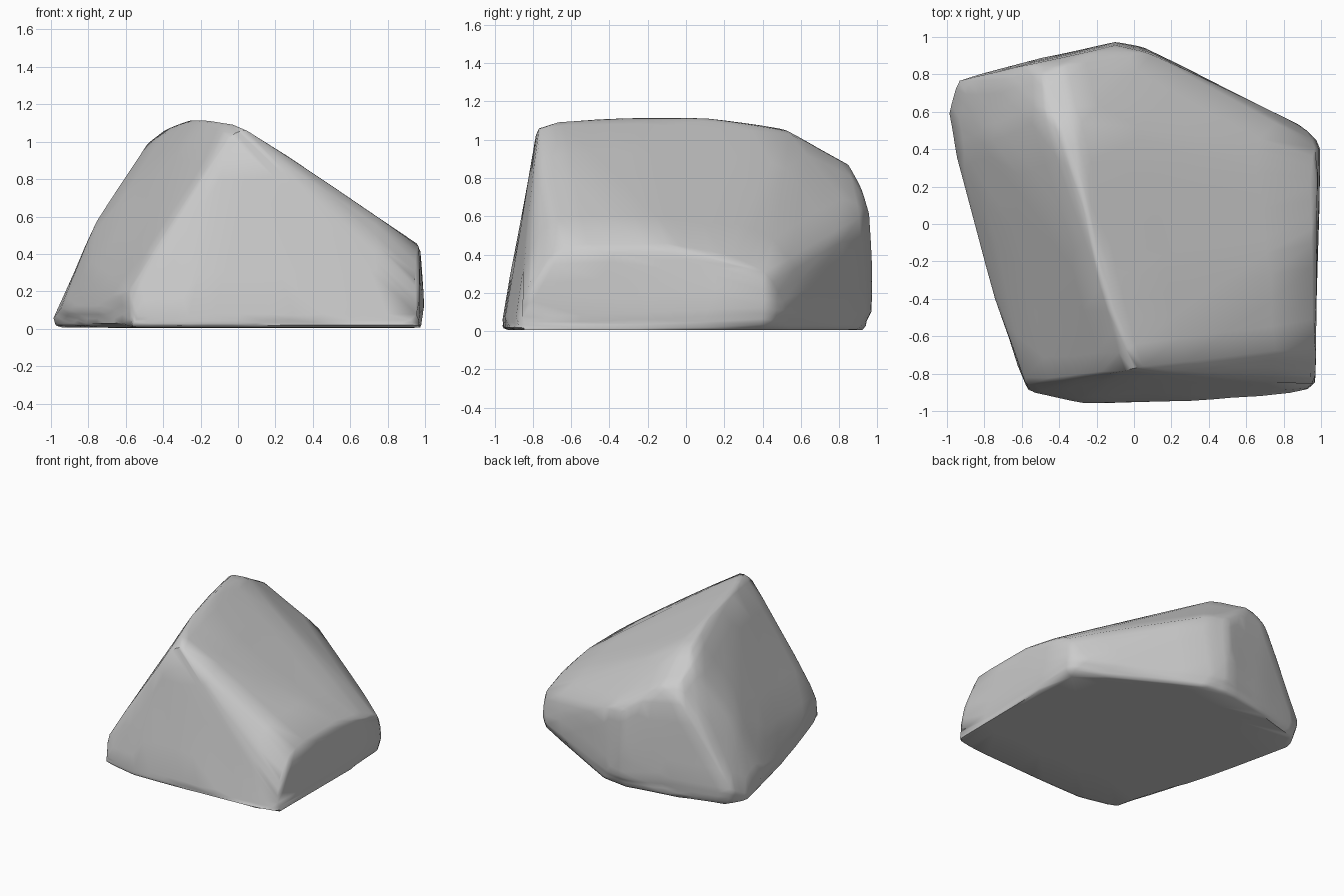
import bpy, bmesh, math

if "Cube" in bpy.data.objects:
    bpy.data.objects.remove(bpy.data.objects["Cube"])

# Outline stations of the boulder: foot ring, belly ring, shoulders and crest
foot = [(-.97, .62), (-.86, .2), (-.76, -.3), (-.58, -.88), (-.27, -.95), (.2, -.94),
        (.8, -.91), (.97, -.87), (.96, 0), (.98, .41), (.1, .9), (-.12, .93),
        (-.55, .86), (-.9, .76)]
belly = [(-1, .6, .05), (-.97, .38, .1), (-.95, .77, .14), (-.75, -.4, .1),
         (-.54, -.91, .06), (-.27, -.97, .05), (.3, -.955, .06), (.98, -.88, .06),
         (.97, -.82, .25), (.98, 0, .15), (1, .43, .12), (.99, .42, .3),
         (.9, .53, .1), (.05, .95, .1), (-.1, .98, .1), (-.1, .98, .3),
         (-.5, .9, .15), (-.59, -.85, .2)]
shoulder = [(.98, -.66, .45), (.98, -.1, .45), (.97, .2, .4), (.1, .92, .6),
            (-.1, .965, .62), (-.25, .93, .75), (-.55, .86, .78), (-.7, .78, .62),
            (-.76, .45, .58), (-.38, -.86, .46), (-.5, -.88, .22), (-.8, .1, .35)]
crest = [(.02, -.775, 1.09), (-.05, -.79, 1.065), (-.17, -.35, 1.125), (-.1, -.3, 1.105),
         (-.26, .1, 1.115), (-.4, .5, 1.065), (-.49, .58, 1.0), (-.3, .55, 1.05),
         (-.5, .8, .9), (-.36, .86, .88)]

bm = bmesh.new()
for p in [(x, y, .005) for x, y in foot] + belly + shoulder + crest:
    bm.verts.new(p)
bmesh.ops.convex_hull(bm, input=bm.verts[:])
loose = [v for v in bm.verts if not v.link_faces]
bmesh.ops.delete(bm, geom=loose, context='VERTS')

# Break the facets up and wear them very slightly
bmesh.ops.subdivide_edges(bm, edges=bm.edges[:], cuts=3, use_grid_fill=True)
bmesh.ops.triangulate(bm, faces=bm.faces[:])
bm.normal_update()
for v in bm.verts:
    x, y, z = v.co
    if z > .03:
        wear = math.sin(5 * x + 3 * z) * math.sin(4 * y - 3 * z + 1)
        v.co -= v.normal * (.007 + .007 * wear)
bmesh.ops.smooth_vert(bm, verts=bm.verts[:], factor=.25,
                      use_axis_x=True, use_axis_y=True, use_axis_z=True)
bmesh.ops.recalc_face_normals(bm, faces=bm.faces[:])
me = bpy.data.meshes.new("boulder")
bm.to_mesh(me)
bm.free()
rock = bpy.data.objects.new("boulder", me)
bpy.context.collection.objects.link(rock)

# Smooth faces, softly worn ridges
bpy.context.view_layer.objects.active = rock
rock.select_set(True)
bpy.ops.object.shade_smooth_by_angle(angle=math.radians(55))
